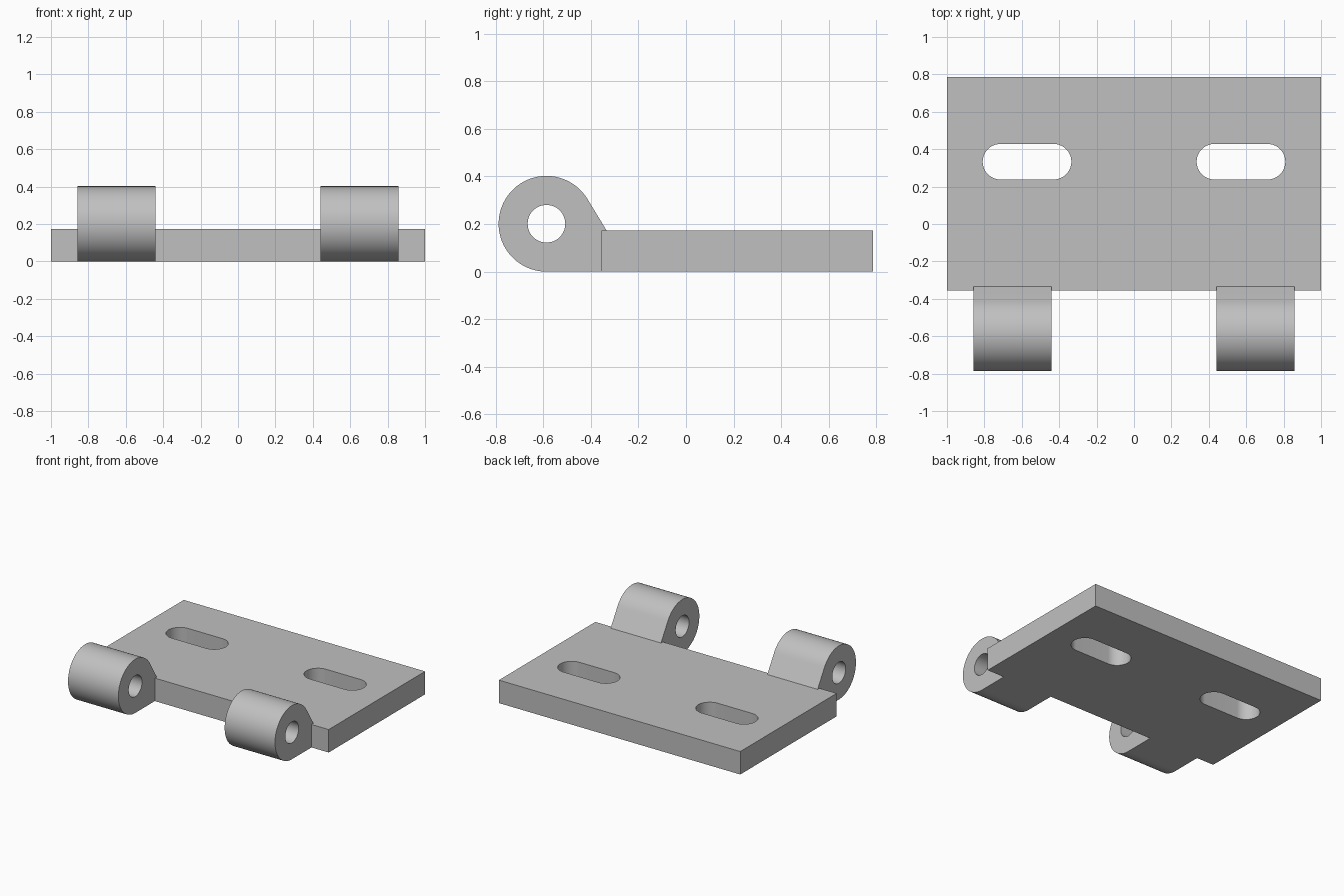
import bpy
import bmesh
from math import acos, atan2, cos, hypot, pi, sin
from mathutils import Matrix

if "Cube" in bpy.data.objects:
    bpy.data.objects.remove(bpy.data.objects["Cube"], do_unlink=True)

# Single grey metal
GREY = (0.53, 0.53, 0.53, 1)
metal = bpy.data.materials.new("grey_metal")
metal.use_nodes = True
metal.diffuse_color = GREY
metal.node_tree.nodes["Principled BSDF"].inputs["Base Color"].default_value = GREY


def arc(cx, cy, r, start, end, steps=32):
    angles = [start + (end - start) * i / steps for i in range(steps + 1)]
    return [(cx + r * cos(a), cy + r * sin(a)) for a in angles]


def extruded(name, loops, depth, matrix):
    """Fill an outline with holes, extrude it about its plane and place it."""
    curve = bpy.data.curves.new(name, "CURVE")
    curve.dimensions = "2D"
    curve.fill_mode = "BOTH"
    curve.extrude = depth / 2
    for loop in loops:
        spline = curve.splines.new("POLY")
        spline.points.add(len(loop) - 1)
        for point, (x, y) in zip(spline.points, loop):
            point.co = (x, y, 0, 1)
        spline.use_cyclic_u = True
    obj = bpy.data.objects.new(name, curve)
    bpy.context.collection.objects.link(obj)
    bpy.ops.object.select_all(action="DESELECT")
    obj.select_set(True)
    bpy.context.view_layer.objects.active = obj
    bpy.ops.object.convert(target="MESH")
    obj = bpy.context.object
    obj.name = name
    # Weld the caps to the walls
    bm = bmesh.new()
    bm.from_mesh(obj.data)
    bmesh.ops.remove_doubles(bm, verts=bm.verts, dist=0.0001)
    bm.transform(matrix)
    bmesh.ops.recalc_face_normals(bm, faces=bm.faces)
    bm.to_mesh(obj.data)
    bm.free()
    obj.data.materials.clear()
    obj.data.materials.append(metal)
    bpy.ops.object.shade_smooth_by_angle(angle=pi / 6)
    return obj


# Mounting plate with two rounded slots
FRONT, BACK, THICK = -0.355, 0.786, 0.172
SLOT_Y, SLOT_R = 0.333, 0.095
outline = [(-1, FRONT), (1, FRONT), (1, BACK), (-1, BACK)]
slots = [arc(s * 0.572 + 0.142, SLOT_Y, SLOT_R, -pi / 2, pi / 2)
         + arc(s * 0.572 - 0.142, SLOT_Y, SLOT_R, pi / 2, 3 * pi / 2)
         for s in (-1, 1)]
extruded("mounting_plate", [outline] + slots, THICK,
         Matrix.Translation((0, 0, THICK / 2)))

# Knuckle profile: barrel, tangent slope onto the plate, flat underside
CY, CZ, R, BORE = -0.586, 0.201, 0.201, 0.079
TOE = -0.333
dy, dz = TOE - CY, THICK - CZ
tangent = atan2(dz, dy) + acos(R / hypot(dy, dz))
profile = arc(CY, CZ, R, tangent, 3 * pi / 2, 64)
profile += [(FRONT, 0), (FRONT, THICK), (TOE, THICK)]
bore = arc(CY, CZ, BORE, 0, 2 * pi, 48)[:-1]

# Profile plane is y-z, extruded along x
turn = Matrix(((0, 0, 1, 0), (1, 0, 0, 0), (0, 1, 0, 0), (0, 0, 0, 1)))
for side, x in (("left", 0.649), ("right", -0.649)):
    extruded(side + "_hinge_knuckle", [profile, bore], 0.417,
             Matrix.Translation((x, 0, 0)) @ turn)
